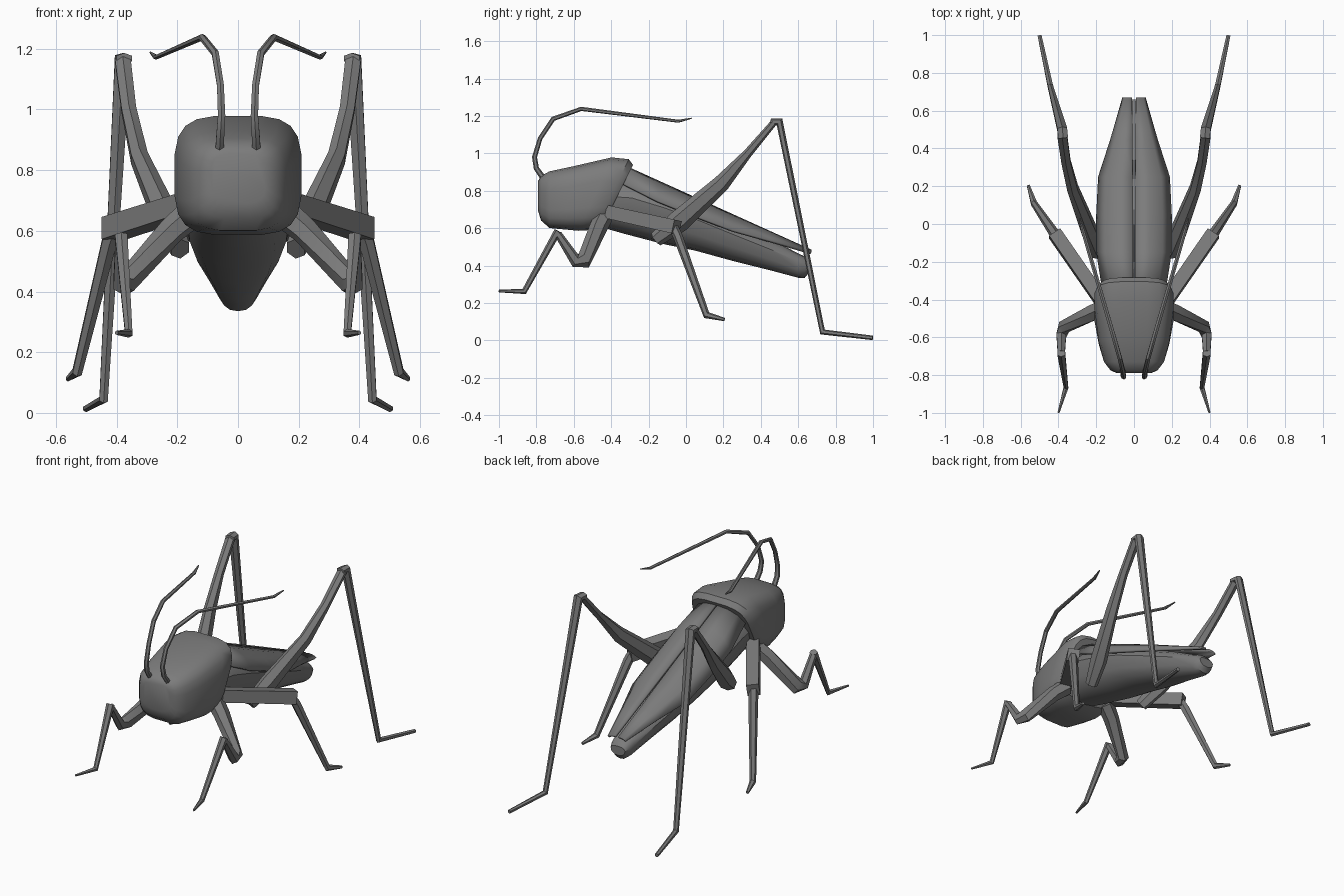
import bpy, math
from mathutils import Vector

grey = bpy.data.materials.new("dark_grey")
grey.diffuse_color = (0.2, 0.2, 0.2, 1)


def add_mesh(name, verts, faces, mirror=False, angle=35):
    me = bpy.data.meshes.new(name)
    me.from_pydata(verts, [], faces)
    me.materials.append(grey)
    me.shade_smooth()
    me.set_sharp_from_angle(angle=math.radians(angle))
    ob = bpy.data.objects.new(name, me)
    bpy.context.collection.objects.link(ob)
    if mirror:
        ob.modifiers.new("mirror", 'MIRROR').use_mirror_merge = False
    return ob


def skin(rings):
    """Join equal closed rings into a capped tube."""
    n = len(rings[0])
    verts = [v for r in rings for v in r]
    faces = [(i * n + j, i * n + (j + 1) % n, (i + 1) * n + (j + 1) % n, (i + 1) * n + j)
             for i in range(len(rings) - 1) for j in range(n)]
    faces += [tuple(range(n))[::-1], tuple(range(len(verts) - n, len(verts)))]
    return verts, faces


def body(name, sections, n, power, narrow=0.0):
    """Loft rounded-box sections (y, bottom, top, half width, slant) along y."""
    rings = []
    for y, lo, hi, w, slant in sections:
        ring = []
        for k in range(n):
            a = 2 * math.pi * (k + 0.5) / n
            c, s = math.cos(a), math.sin(a)
            c = math.copysign(abs(c) ** power, c)
            s = math.copysign(abs(s) ** power, s)
            dz = s * (hi - lo) / 2
            x = c * w * (1 - narrow * max(0, -s))
            ring.append((x, y + slant * dz, (lo + hi) / 2 + dz))
        rings.append(ring[::-1])
    return add_mesh(name, *skin(rings))


def limb(name, pts, n=6):
    """Sweep along points (x, y, z, radius across, radius in bend plane), mirrored."""
    rings = []
    p = [Vector(q[:3]) for q in pts]
    for i, q in enumerate(pts):
        d0 = (p[i] - p[i - 1]).normalized() if i else (p[1] - p[0]).normalized()
        d1 = (p[i + 1] - p[i]).normalized() if i < len(p) - 1 else d0
        t = (d0 + d1).normalized()
        mitre = 1 / max(0.6, t.dot(d1))
        side = Vector((1, 0, 0))
        side = (side - t * side.dot(t)).normalized()
        up = t.cross(side)
        ring = []
        for k in range(n):
            a = 2 * math.pi * (k + 0.5) / n
            ring.append(p[i] + side * q[3] * math.cos(a) + up * q[4] * mitre * math.sin(a))
        rings.append(ring)
    return add_mesh(name, *skin(rings), mirror=True)


# Head and saddle-shaped thorax shield
body("head_and_thorax", [
    (-0.79, 0.69, 0.855, 0.09, 0), (-0.775, 0.64, 0.88, 0.125, 0),
    (-0.73, 0.60, 0.905, 0.16, 0), (-0.63, 0.592, 0.93, 0.188, 0.1),
    (-0.485, 0.585, 0.98, 0.21, 0.45), (-0.40, 0.59, 0.97, 0.21, 0.5),
    (-0.365, 0.61, 0.94, 0.19, 0.5)], 20, 0.55)

# Abdomen tapering to the tail
body("abdomen", [
    (-0.46, 0.62, 0.85, 0.16, 0.4), (-0.30, 0.57, 0.86, 0.18, 0.2),
    (-0.12, 0.515, 0.81, 0.185, 0), (0.05, 0.48, 0.735, 0.18, 0),
    (0.25, 0.425, 0.64, 0.15, 0), (0.45, 0.375, 0.545, 0.105, 0),
    (0.60, 0.335, 0.465, 0.07, 0), (0.635, 0.335, 0.45, 0.062, 0),
    (0.66, 0.365, 0.42, 0.05, 0)], 14, 0.75, 0.3)

# Folded wings: arched plates with a narrow gap between them
verts, faces = [], []
wing = [(-0.34, 0.17, 0.10), (-0.15, 0.20, 0.11), (0.05, 0.20, 0.10),
        (0.25, 0.19, 0.085), (0.45, 0.125, 0.05), (0.67, 0.062, 0.015)]
for y, w, drop in wing:
    ridge = 0.915 - 0.452 * (y + 0.28)
    gap = 0.005 + 0.008 * max(0, y)
    for f, g in ((0, 0), (0.4, 0.08), (0.75, 0.4), (1, 1)):
        verts.append((gap + f * (w - gap), y, ridge - g * drop))
for i in range(len(wing) - 1):
    for j in range(3):
        a = i * 4 + j
        faces.append((a, a + 1, a + 5, a + 4))
ob = add_mesh("wings", verts, faces, mirror=True)
solid = ob.modifiers.new("thickness", 'SOLIDIFY')
solid.thickness = 0.014
solid.offset = -1

# Front legs
limb("front_leg_upper", [
    (0.15, -0.44, 0.66, 0.05, 0.05), (0.22, -0.47, 0.60, 0.045, 0.048),
    (0.37, -0.545, 0.43, 0.035, 0.042), (0.385, -0.59, 0.425, 0.03, 0.03),
    (0.385, -0.685, 0.57, 0.022, 0.02)])
limb("front_leg_lower", [
    (0.385, -0.685, 0.585, 0.024, 0.02), (0.36, -0.865, 0.262, 0.014, 0.014),
    (0.40, -1.0, 0.264, 0.006, 0.007)])

# Middle legs with box-like thighs
limb("middle_leg_upper", [
    (0.17, -0.41, 0.685, 0.05, 0.05), (0.42, -0.05, 0.605, 0.05, 0.053)], 4)
limb("middle_leg_lower", [
    (0.405, -0.075, 0.62, 0.028, 0.026), (0.425, -0.045, 0.56, 0.028, 0.026),
    (0.53, 0.11, 0.135, 0.018, 0.018), (0.56, 0.205, 0.112, 0.009, 0.009)])

# Long jumping legs
limb("hind_leg_upper", [
    (0.19, -0.16, 0.54, 0.035, 0.04), (0.235, -0.04, 0.635, 0.045, 0.06),
    (0.325, 0.19, 0.84, 0.032, 0.045), (0.36, 0.33, 1.0, 0.028, 0.024),
    (0.38, 0.47, 1.165, 0.03, 0.018)])
limb("hind_leg_lower", [
    (0.375, 0.455, 1.168, 0.03, 0.018), (0.38, 0.50, 1.168, 0.03, 0.018),
    (0.443, 0.73, 0.045, 0.016, 0.014), (0.50, 0.998, 0.014, 0.012, 0.012)])

# Swept-back antennae
limb("antennae", [
    (0.062, -0.75, 0.85, 0.016, 0.016), (0.058, -0.80, 0.92, 0.015, 0.014),
    (0.054, -0.81, 0.98, 0.014, 0.013), (0.058, -0.78, 1.08, 0.013, 0.012),
    (0.075, -0.71, 1.185, 0.013, 0.012), (0.118, -0.56, 1.238, 0.013, 0.011),
    (0.27, -0.04, 1.172, 0.011, 0.008), (0.288, 0.03, 1.188, 0.004, 0.003)])
